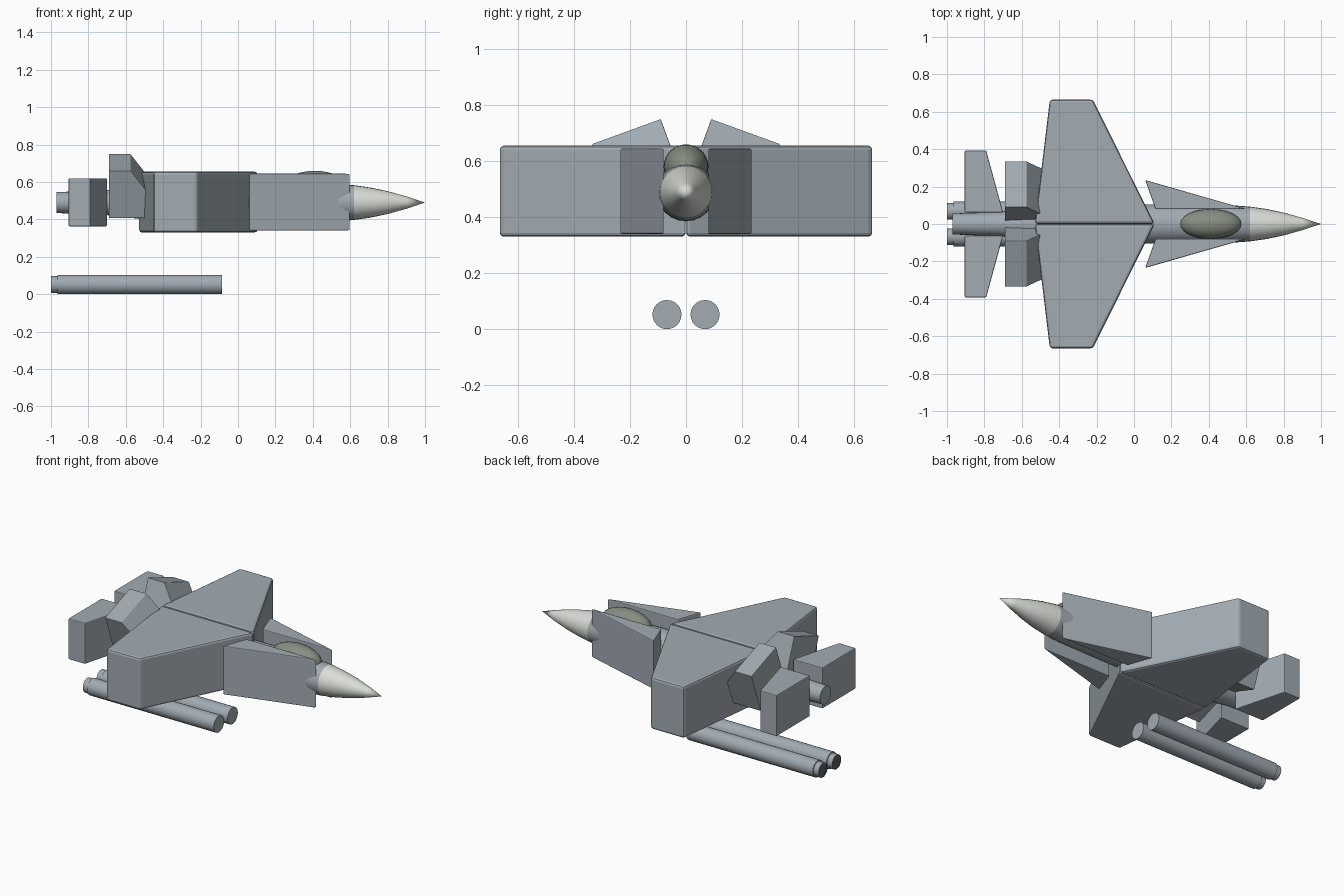
import bpy, bmesh, math
from mathutils import Vector

if "Cube" in bpy.data.objects:
    bpy.data.objects.remove(bpy.data.objects["Cube"])


def material(name, rgb):
    m = bpy.data.materials.new(name)
    m.diffuse_color = (*rgb, 1)
    m.use_nodes = True
    m.node_tree.nodes["Principled BSDF"].inputs["Base Color"].default_value = m.diffuse_color
    return m


BODY = material("blue_grey", (0.36, 0.41, 0.45))
NOSE = material("pale_grey", (0.70, 0.72, 0.67))
GLASS = material("olive_glass", (0.24, 0.27, 0.22))
DARK = material("dark_metal", (0.10, 0.11, 0.12))


def finish(bm, name, mat, bevel=0.0, smooth=True):
    bmesh.ops.recalc_face_normals(bm, faces=bm.faces)
    mesh = bpy.data.meshes.new(name)
    bm.to_mesh(mesh)
    bm.free()
    ob = bpy.data.objects.new(name, mesh)
    bpy.context.collection.objects.link(ob)
    mesh.materials.append(mat)
    if bevel:
        mod = ob.modifiers.new("Bevel", "BEVEL")
        mod.width, mod.segments = bevel, 2
    if smooth:
        bpy.ops.object.select_all(action="DESELECT")
        ob.select_set(True)
        bpy.context.view_layer.objects.active = ob
        bpy.ops.object.shade_smooth_by_angle(angle=math.radians(30))
    return ob


def revolve(name, profile, y, z, mat, seg=24):
    """Spin (x, radius) points about a lengthwise axis."""
    bm = bmesh.new()
    verts = [bm.verts.new((x, y + r, z)) for x, r in profile]
    edges = [bm.edges.new(p) for p in zip(verts, verts[1:])]
    bmesh.ops.spin(bm, geom=verts + edges, cent=(0, y, z), axis=(1, 0, 0),
                   angle=math.tau, steps=seg)
    bmesh.ops.remove_doubles(bm, verts=bm.verts, dist=1e-4)
    return finish(bm, name, mat)


def slab(name, loop, offset, bevel=0.0):
    """Extrude a planar loop of 3D points by an offset."""
    bm = bmesh.new()
    face = bm.faces.new([bm.verts.new(p) for p in loop])
    out = bmesh.ops.extrude_face_region(bm, geom=[face], use_keep_orig=True)
    new = [v for v in out["geom"] if isinstance(v, bmesh.types.BMVert)]
    bmesh.ops.translate(bm, verts=new, vec=offset)
    return finish(bm, name, BODY, bevel, smooth=False)


# Fuselage, nose cone and canopy
AXIS = 0.49
revolve("fuselage", [(-0.97, 0), (-0.97, 0.056), (-0.72, 0.065), (-0.5, 0.09),
                     (-0.2, 0.105), (0.2, 0.105), (0.5, 0.102), (0.62, 0.093), (0.62, 0)],
        0, AXIS, BODY)
revolve("nose_cone", [(0.62, 0), (0.62, 0.093), (0.71, 0.08), (0.8, 0.061),
                      (0.9, 0.033), (1.0, 0)], 0, AXIS, NOSE)
bm = bmesh.new()
bmesh.ops.create_uvsphere(bm, u_segments=24, v_segments=14, radius=1)
bmesh.ops.scale(bm, verts=bm.verts, vec=(0.165, 0.08, 0.08))
bmesh.ops.translate(bm, verts=bm.verts, vec=(0.41, 0, 0.58))
finish(bm, "canopy", GLASS)

# Flat parts: plan outline (x, y), bottom z, top z, bevel
PLANS = {
    "wing": ([(0.11, 0.001), (-0.22, 0.665), (-0.45, 0.665), (-0.53, 0.001)],
             0.33, 0.655, 0.014),
    "strake": ([(0.60, 0.08), (0.06, 0.235), (0.115, 0.08)], 0.34, 0.645, 0.005),
    "tailplane": ([(-0.70, 0.062), (-0.79, 0.392), (-0.905, 0.392), (-0.905, 0.062)],
                  0.363, 0.62, 0.005),
}

for side, label in ((1, "left"), (-1, "right")):
    for name, (plan, low, high, bevel) in PLANS.items():
        slab(f"{label}_{name}", [(x, side * y, low) for x, y in plan],
             (0, 0, high - low), bevel)

    # Canted fin: swept side profile pushed outwards across its thickness
    cant = math.radians(20)
    up = Vector((0, side * math.sin(cant), math.cos(cant)))
    out = Vector((0, side * math.cos(cant), -math.sin(cant)))
    top = Vector((0, side * 0.09, 0.75))
    profile = [(-0.69, 0), (-0.575, 0), (-0.375, -0.27), (-0.69, -0.27)]
    slab(f"{label}_fin", [top + up * h + Vector((x, 0, 0)) for x, h in profile],
         out * 0.261, 0.003)

    # Engine tube with a narrower, recessed exhaust nozzle
    revolve(f"{label}_engine", [(-0.965, 0), (-0.965, 0.052), (-0.085, 0.052), (-0.085, 0)],
            side * 0.068, 0.052, BODY)
    revolve(f"{label}_nozzle", [(-0.96, 0.045), (-1.0, 0.045), (-1.0, 0.041)],
            side * 0.068, 0.052, BODY)
    revolve(f"{label}_exhaust", [(-1.0, 0.041), (-0.997, 0.041), (-0.997, 0)],
            side * 0.068, 0.052, DARK)
